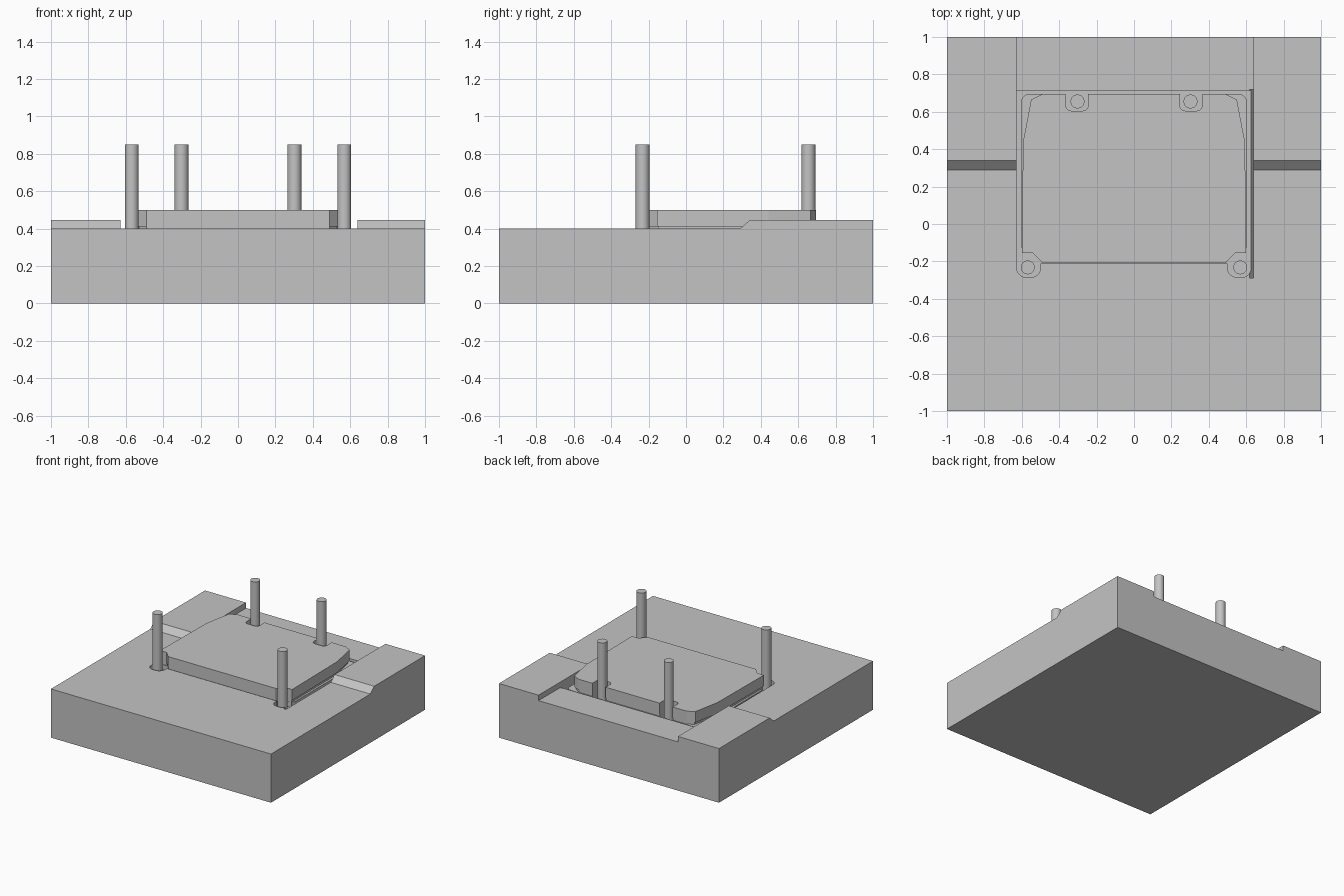
import bpy, math
from mathutils import Matrix

if "Cube" in bpy.data.objects:
    bpy.data.objects.remove(bpy.data.objects["Cube"], do_unlink=True)

grey = bpy.data.materials.new("plain_grey")
grey.use_nodes = True
grey.diffuse_color = (0.55, 0.55, 0.55, 1)
grey.node_tree.nodes["Principled BSDF"].inputs["Base Color"].default_value = grey.diffuse_color

FLOOR = 0.35   # pocket floor height
TOP = 0.40     # block top height


def prism(name, outline, low, high, along_x=False):
    """Extrude a counter-clockwise outline along z, or a (y, z) outline along x."""
    n = len(outline)
    place = (lambda p, d: (d, p[0], p[1])) if along_x else (lambda p, d: (p[0], p[1], d))
    verts = [place(p, low) for p in outline] + [place(p, high) for p in outline]
    faces = [list(range(n))[::-1], list(range(n, 2 * n))]
    faces += [[i, (i + 1) % n, (i + 1) % n + n, i + n] for i in range(n)]
    mesh = bpy.data.meshes.new(name)
    mesh.from_pydata(verts, [], faces)
    mesh.materials.append(grey)
    obj = bpy.data.objects.new(name, mesh)
    bpy.context.collection.objects.link(obj)
    return obj


def rounded(x0, x1, y0, y1, r, steps=5):
    """Rectangle outline with rounded corners."""
    pts = []
    centres = [(x1 - r, y1 - r), (x0 + r, y1 - r), (x0 + r, y0 + r), (x1 - r, y0 + r)]
    for k, (cx, cy) in enumerate(centres):
        for i in range(steps + 1):
            a = math.pi / 2 * (k + i / steps)
            pts.append((cx + r * math.cos(a), cy + r * math.sin(a)))
    return pts


def box(x0, x1, y0, y1):
    return [(x0, y0), (x1, y0), (x1, y1), (x0, y1)]


def mirrored(half):
    """Complete an outline given its +x half from front to back."""
    return half + [(-x, y) for x, y in reversed(half)]


def cut(target, cutters):
    bpy.context.view_layer.objects.active = target
    for c in cutters:
        c.hide_render = True
        mod = target.modifiers.new("cut", "BOOLEAN")
        mod.operation = "DIFFERENCE"
        mod.solver = "EXACT"
        mod.object = c
        bpy.ops.object.modifier_apply(modifier=mod.name)
        bpy.data.objects.remove(c, do_unlink=True)


# Block with a shallow pocket, corner reliefs and a slanted side groove
block = prism("base_block", box(-1, 1, -1, 1), 0, TOP)
groove = [(0.618, FLOOR + 0.01), (0.64, FLOOR - 0.02), (0.64, 0.5), (0.618, 0.5)]
side_groove = prism("groove_cutter", groove, -0.72, 0.29)
side_groove.data.transform(Matrix.Rotation(math.pi / 2, 4, "X"))
cut(block, [
    prism("pocket_cutter", box(-0.627, 0.627, -0.21, 0.715), FLOOR, 0.5),
    prism("relief_cutter", rounded(-0.627, -0.5, -0.285, -0.15, 0.05), FLOOR, 0.5),
    prism("relief_cutter", rounded(0.5, 0.627, -0.285, -0.15, 0.05), FLOOR, 0.5),
    side_groove,
])

# Raised rear rails with sloped fronts
rail = [(0.29, TOP), (1, TOP), (1, 0.445), (0.34, 0.445)]
prism("right_rail", rail, -1, -0.627, along_x=True)
prism("left_rail", rail, 0.64, 1, along_x=True)


def pin_slots():
    return [prism("slot_cutter", rounded(s * 0.305 - 0.06, s * 0.305 + 0.06, 0.605, 0.8, 0.03), 0.3, 0.6)
            for s in (-1, 1)]


# Insert: top plate, slightly smaller neck and rounded foot
plate = prism("top_plate", mirrored([
    (0.49, -0.208), (0.54, -0.155), (0.6, -0.155),
    (0.593, 0.44), (0.55, 0.665), (0.49, 0.695)]), 0.41, 0.5)
cut(plate, pin_slots())
neck = prism("plate_neck", mirrored([
    (0.49, -0.2), (0.53, -0.15), (0.59, -0.15),
    (0.585, 0.44), (0.54, 0.66), (0.48, 0.69)]), FLOOR, 0.41)
cut(neck, pin_slots())
foot = prism("plate_foot", rounded(-0.604, 0.604, -0.155, 0.695, 0.045), FLOOR, 0.39)
cut(foot, pin_slots())

# Four round pins
for place, x, y in (("front", 0.568, -0.232), ("rear", 0.302, 0.655)):
    for side, s in (("left", 1), ("right", -1)):
        bpy.ops.mesh.primitive_cylinder_add(
            vertices=32, radius=0.037, depth=0.85 - FLOOR,
            location=(s * x, y, (0.85 + FLOOR) / 2))
        pin = bpy.context.object
        pin.name = f"{place}_{side}_pin"
        pin.data.materials.append(grey)
        bpy.ops.object.shade_smooth_by_angle()
